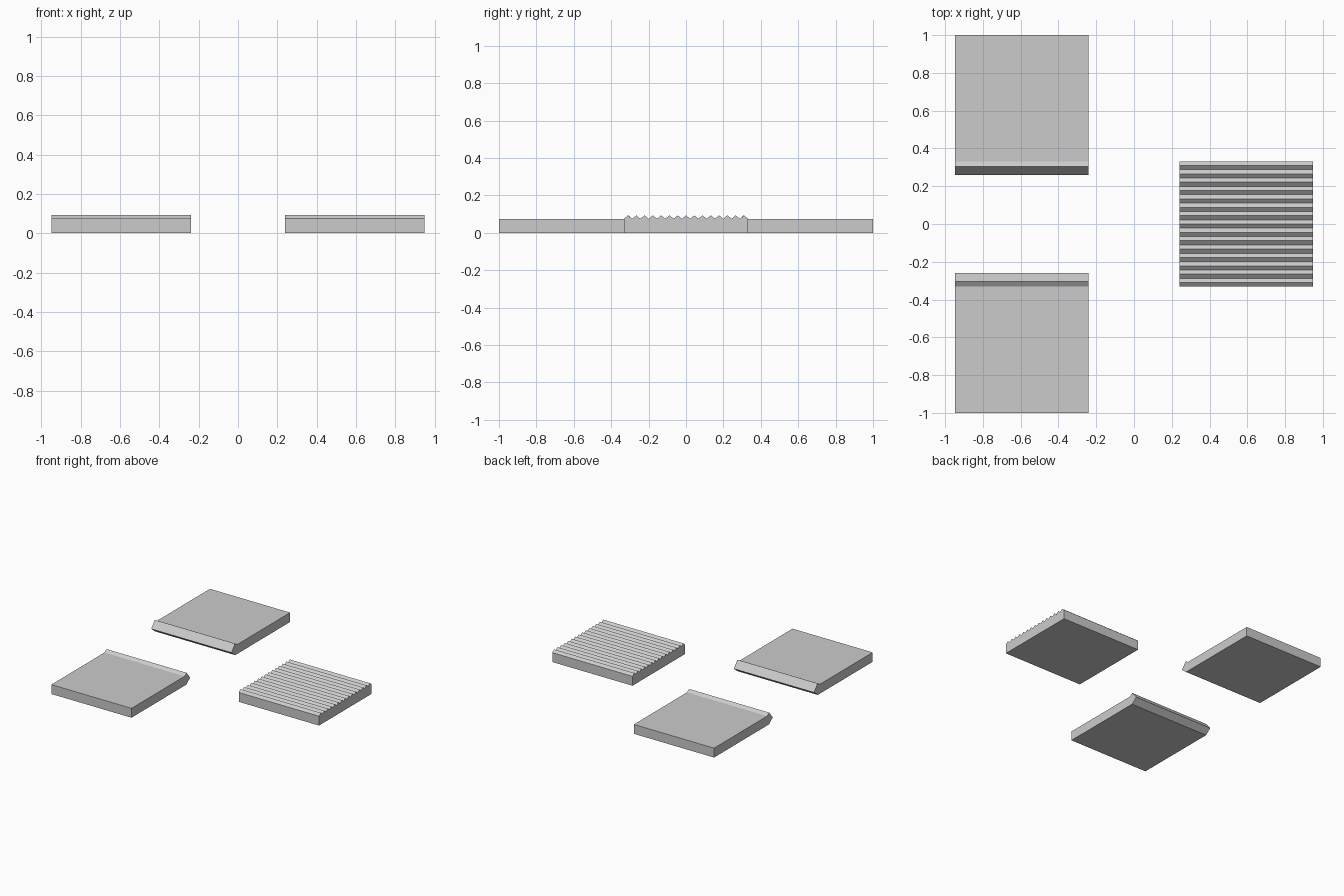
import bpy, bmesh

if "Cube" in bpy.data.objects:
    bpy.data.objects.remove(bpy.data.objects["Cube"])

T = 0.075      # plate thickness
PEAK = 0.093   # ridge height


def extrude_x(name, profile, x0, x1):
    """Solid made by sweeping a (y, z) profile from x0 to x1."""
    bm = bmesh.new()
    face = bm.faces.new([bm.verts.new((x0, y, z)) for y, z in profile])
    swept = bmesh.ops.extrude_face_region(bm, geom=[face])["geom"]
    verts = [v for v in swept if isinstance(v, bmesh.types.BMVert)]
    bmesh.ops.translate(bm, verts=verts, vec=(x1 - x0, 0, 0))
    bmesh.ops.recalc_face_normals(bm, faces=bm.faces)
    mesh = bpy.data.meshes.new(name)
    bm.to_mesh(mesh)
    bm.free()
    ob = bpy.data.objects.new(name, mesh)
    bpy.context.collection.objects.link(ob)
    return ob


# ridged plate: sawtooth top running along x
TEETH, HALF = 15, 0.332
pitch = 2 * HALF / TEETH
saw = [(-HALF + i * pitch / 2, PEAK if i % 2 else T) for i in range(2 * TEETH + 1)]
extrude_x("ridged_plate", [(HALF, 0), (-HALF, 0)] + saw, 0.24, 0.948)

# two smooth plates with a raised, undercut lip facing each other
lip_plate = [(1.0, 0), (1.0, T), (0.331, T), (0.305, PEAK), (0.26, 0.038), (0.308, 0)]
for name, side in (("back_lip_plate", 1), ("front_lip_plate", -1)):
    extrude_x(name, [(y * side, z) for y, z in lip_plate], -0.948, -0.24)
